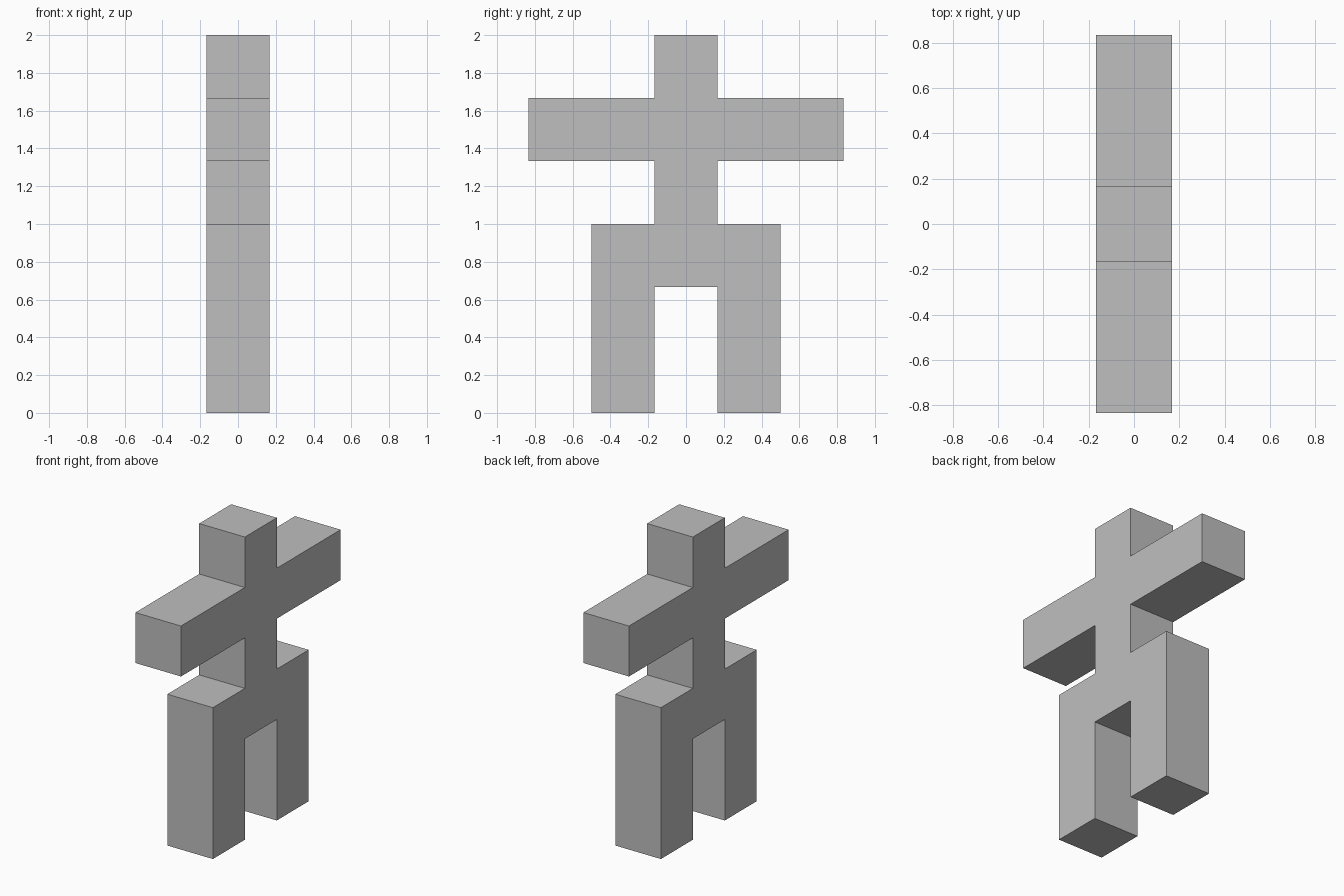
import bpy
import bmesh

if "Cube" in bpy.data.objects:
    bpy.data.objects.remove(bpy.data.objects["Cube"])

U = 1 / 3  # side of one square block

# Right half of the figure outline as (y, z), in half blocks across and blocks up
half = [(1, 2), (1, 0), (3, 0), (3, 3), (1, 3), (1, 4), (5, 4), (5, 5), (1, 5), (1, 6)]
outline = half + [(-y, z) for y, z in reversed(half)]

# Plain grey material
grey = bpy.data.materials.new("plain_grey")
grey.diffuse_color = (0.52, 0.52, 0.52, 1)
grey.use_nodes = True
grey.node_tree.nodes["Principled BSDF"].inputs["Base Color"].default_value = grey.diffuse_color

# Figure: head, arms, body and legs as one extruded outline
bm = bmesh.new()
face = bm.faces.new([bm.verts.new((-U / 2, y * U / 2, z * U)) for y, z in outline])
side = bmesh.ops.extrude_face_region(bm, geom=[face])
moved = [v for v in side["geom"] if isinstance(v, bmesh.types.BMVert)]
bmesh.ops.translate(bm, vec=(U, 0, 0), verts=moved)
bmesh.ops.recalc_face_normals(bm, faces=bm.faces)

mesh = bpy.data.meshes.new("block_figure")
bm.to_mesh(mesh)
bm.free()
mesh.materials.append(grey)
figure = bpy.data.objects.new("block_figure", mesh)
bpy.context.collection.objects.link(figure)
